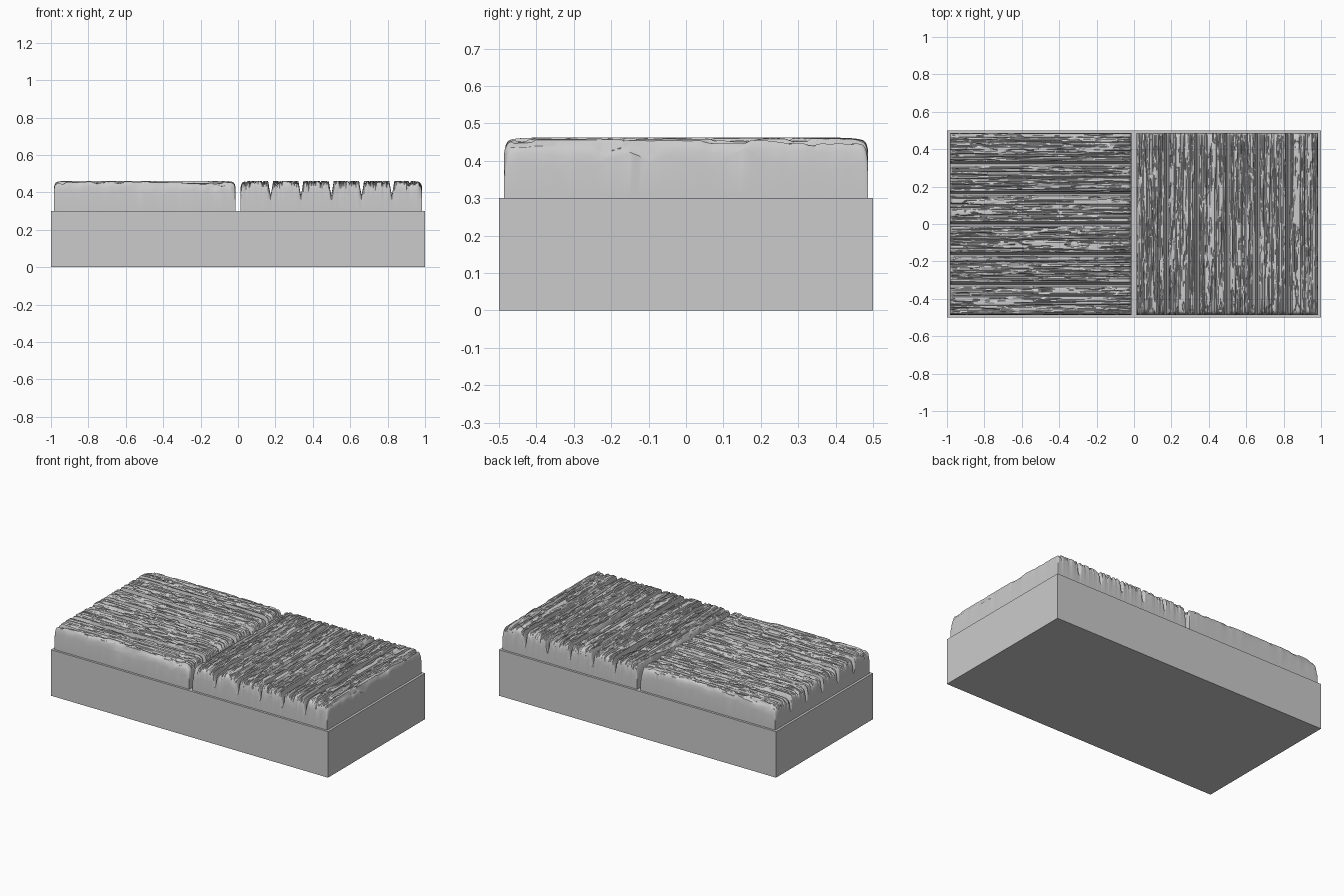
import bpy, bmesh, math
from mathutils import Vector, noise

cube = bpy.data.objects.get("Cube")
if cube:
    bpy.data.objects.remove(cube, do_unlink=True)

BASE_TOP, TOP = 0.30, 0.462
HALF = 0.486
PLANKS = 6
PLANK_W = 2 * HALF / PLANKS

grey = bpy.data.materials.new("plain grey")
grey.use_nodes = True
grey.diffuse_color = (0.6, 0.6, 0.6, 1)
grey.node_tree.nodes["Principled BSDF"].inputs["Base Color"].default_value = (0.6, 0.6, 0.6, 1)


def finish(bm, name, location, turn=0.0):
    bmesh.ops.recalc_face_normals(bm, faces=bm.faces)
    mesh = bpy.data.meshes.new(name)
    bm.to_mesh(mesh)
    bm.free()
    mesh.materials.append(grey)
    obj = bpy.data.objects.new(name, mesh)
    bpy.context.collection.objects.link(obj)
    obj.location = location
    obj.rotation_euler.z = turn
    return obj


def ramp(value, low, high):
    t = min(max((value - low) / (high - low), 0), 1)
    return t * t * (3 - 2 * t)


def streak(u, v, stretch, fineness, seed):
    return noise.noise(Vector((u * stretch, v * fineness, seed)))


def plank_height(u, v, seed):
    """Height of the worn wood: u runs along the grain, v across it."""
    index = min(int((v + HALF) / PLANK_W), PLANKS - 1)
    s = seed + index * 7.3
    # long grain lines, then shorter chips
    carve = 0.011 * ramp(streak(u, v, 2.2, 75, s), 0.02, 0.16)
    carve += 0.007 * ramp(streak(u, v, 14, 60, s + 3), 0.12, 0.25)
    carve += 0.004 * ramp(streak(u, v, 1.2, 120, s + 5), 0.1, 0.25)
    # seams between planks
    seam = abs((v + HALF + PLANK_W / 2) % PLANK_W - PLANK_W / 2)
    inner = abs(v) < HALF - PLANK_W / 2
    if inner:
        carve = max(carve, 0.075 * (1 - min(seam / 0.012, 1)) ** 0.7)
    # worn outer edges
    end, side = HALF - abs(u), HALF - abs(v)
    wear = 1 + 0.9 * streak(u, v, 20, 40, s + 9)
    for d in (end, side):
        carve += 0.045 * wear * math.exp(-d / 0.004) + 0.012 * math.exp(-d / 0.022)
    return TOP - min(carve, 0.1)


def plank_panel(name, x, turn, seed):
    bm = bmesh.new()
    bmesh.ops.create_grid(bm, x_segments=120, y_segments=288, size=1)
    for vert in bm.verts:
        # rows crowd toward the plank ends
        u = HALF * math.sin(vert.co.x * math.pi / 2)
        v = HALF * vert.co.y
        vert.co = (u, v, plank_height(u, v, seed))
    # side walls down to the base
    rim = [e for e in bm.edges if e.is_boundary]
    walls = bmesh.ops.extrude_edge_only(bm, edges=rim)["geom"]
    for vert in (g for g in walls if isinstance(g, bmesh.types.BMVert)):
        vert.co.z = BASE_TOP
    panel = finish(bm, name, (x, 0, 0), turn)
    bpy.ops.object.select_all(action='DESELECT')
    panel.select_set(True)
    bpy.context.view_layer.objects.active = panel
    bpy.ops.object.shade_smooth_by_angle(angle=math.radians(30))


# plain block underneath
bm = bmesh.new()
bmesh.ops.create_cube(bm, size=1)
bmesh.ops.scale(bm, vec=(2, 1, BASE_TOP), verts=bm.verts)
finish(bm, "base_block", (0, 0, BASE_TOP / 2))

# two plank panels with crossed grain
plank_panel("right_plank_panel", -0.4985, 0, 1.7)
plank_panel("left_plank_panel", 0.4985, math.pi / 2, 61.4)
